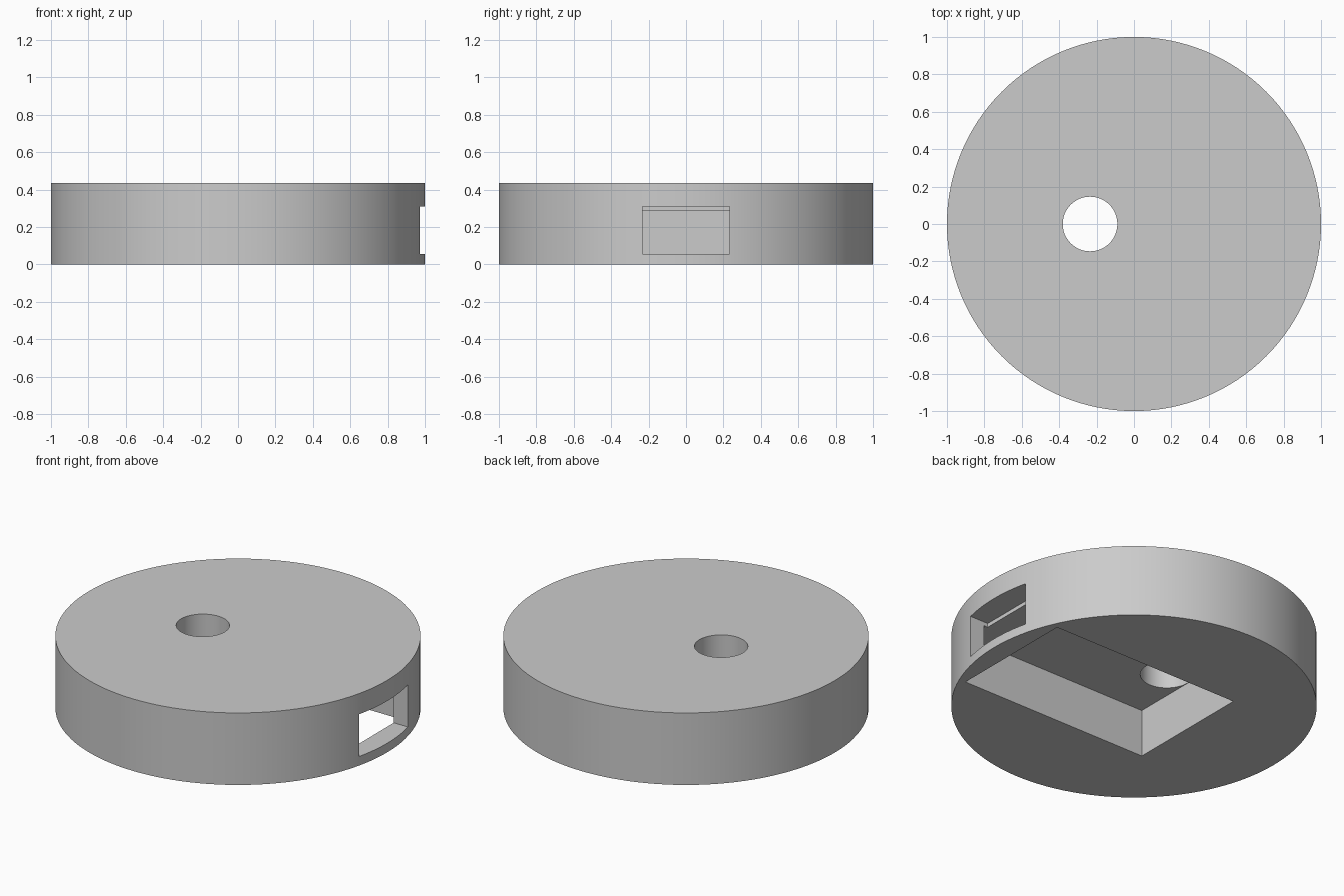
import bpy
import math

cube = bpy.data.objects.get("Cube")
if cube:
    bpy.data.objects.remove(cube, do_unlink=True)

HEIGHT = 0.435

grey = bpy.data.materials.new("plain_grey")
grey.use_nodes = True
colour = (0.6, 0.6, 0.6, 1)
grey.diffuse_color = colour
grey.node_tree.nodes["Principled BSDF"].inputs["Base Color"].default_value = colour


def cylinder(name, radius, low, high, x=0, sides=128):
    bpy.ops.mesh.primitive_cylinder_add(
        vertices=sides, radius=radius, depth=high - low, location=(x, 0, (low + high) / 2))
    obj = bpy.context.object
    obj.name = name
    obj.data.materials.append(grey)
    return obj


def box(name, low, high):
    centre = [(a + b) / 2 for a, b in zip(low, high)]
    bpy.ops.mesh.primitive_cube_add(size=1, location=centre)
    obj = bpy.context.object
    obj.name = name
    obj.scale = [b - a for a, b in zip(low, high)]
    bpy.ops.object.transform_apply(location=False, rotation=False, scale=True)
    obj.data.materials.append(grey)
    return obj


def cut(target, cutter):
    cutter.hide_render = True
    mod = target.modifiers.new(cutter.name, "BOOLEAN")
    mod.operation = "DIFFERENCE"
    mod.solver = "EXACT"
    mod.object = cutter
    bpy.ops.object.select_all(action="DESELECT")
    bpy.context.view_layer.objects.active = target
    target.select_set(True)
    bpy.ops.object.modifier_apply(modifier=mod.name)
    bpy.data.objects.remove(cutter, do_unlink=True)


# Round housing
housing = cylinder("round_housing", 1, 0, HEIGHT)

# Rectangular pocket open at the underside
cut(housing, box("pocket_cutter", (-0.383, -0.39, -0.1), (0.877, 0.39, 0.287)))

# Side window, reaching slightly above the pocket ceiling
cut(housing, box("window_cutter", (0.85, -0.233, 0.055), (1.1, 0.233, 0.31)))

# Round hole from the top into the pocket
cut(housing, cylinder("hole_cutter", 0.146, 0.2, 0.6, -0.235, 64))

bpy.ops.object.shade_smooth_by_angle(angle=math.radians(30))
